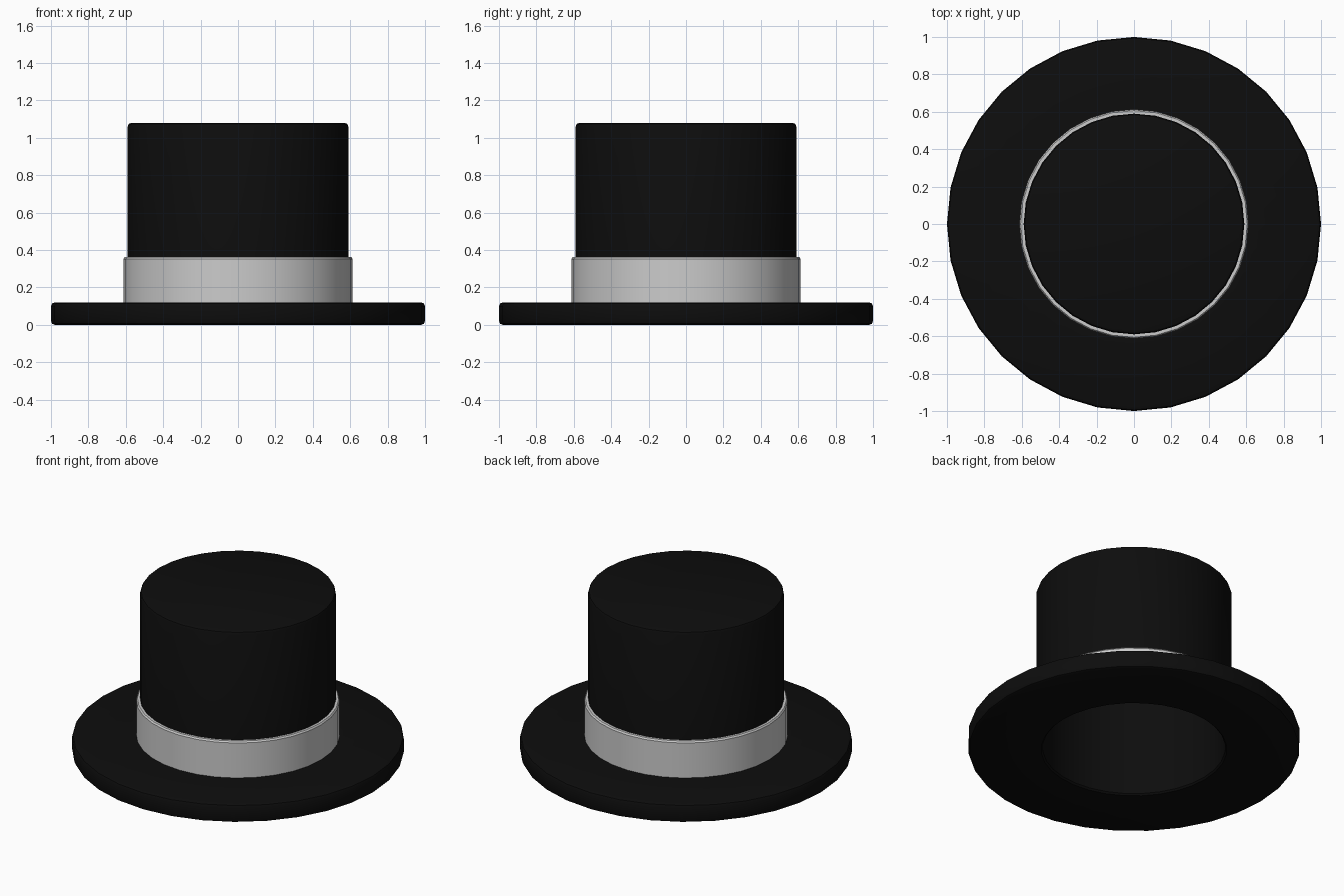
import bpy, bmesh, math

if "Cube" in bpy.data.objects:
    bpy.data.objects.remove(bpy.data.objects["Cube"])

SIDES = 32

black = bpy.data.materials.new("black_felt")
black.diffuse_color = (0.004, 0.004, 0.004, 1)
black.use_nodes = True
black.node_tree.nodes["Principled BSDF"].inputs["Base Color"].default_value = black.diffuse_color


def lathe(name, profile, closed=False, mat=None):
    """Spin an (r, z) profile around z; points with r = 0 become poles."""
    bm = bmesh.new()
    rings = []
    for r, z in profile:
        if r == 0:
            rings.append([bm.verts.new((0, 0, z))] * SIDES)
        else:
            rings.append([bm.verts.new((r * math.cos(a), r * math.sin(a), z))
                          for a in (2 * math.pi * i / SIDES for i in range(SIDES))])
    pairs = list(zip(rings, rings[1:]))
    if closed:
        pairs.append((rings[-1], rings[0]))
    for lo, hi in pairs:
        for i in range(SIDES):
            j = (i + 1) % SIDES
            bm.faces.new(list(dict.fromkeys((lo[i], lo[j], hi[j], hi[i]))))
    bmesh.ops.recalc_face_normals(bm, faces=bm.faces)
    me = bpy.data.meshes.new(name)
    bm.to_mesh(me)
    bm.free()
    ob = bpy.data.objects.new(name, me)
    bpy.context.collection.objects.link(ob)
    if mat:
        me.materials.append(mat)
    bpy.ops.object.select_all(action='DESELECT')
    ob.select_set(True)
    bpy.context.view_layer.objects.active = ob
    bpy.ops.object.shade_smooth_by_angle(angle=math.radians(30))
    return ob


# Brim and hollow crown, from the inside ceiling out to the crown top
lathe("brim_and_crown", [
    (0, 1.03), (0.55, 1.03), (0.55, 0.01), (0.56, 0),
    (0.98, 0), (0.994, 0.006), (1.0, 0.02),
    (1.0, 0.10), (0.994, 0.114), (0.98, 0.12),
    (0.59, 0.12), (0.59, 1.06), (0.584, 1.074), (0.57, 1.08), (0, 1.08),
], mat=black)

# Ribbon band around the base of the crown
lathe("hat_band", [
    (0.588, 0.118), (0.613, 0.118), (0.613, 0.352), (0.606, 0.362), (0.588, 0.362),
], closed=True)
